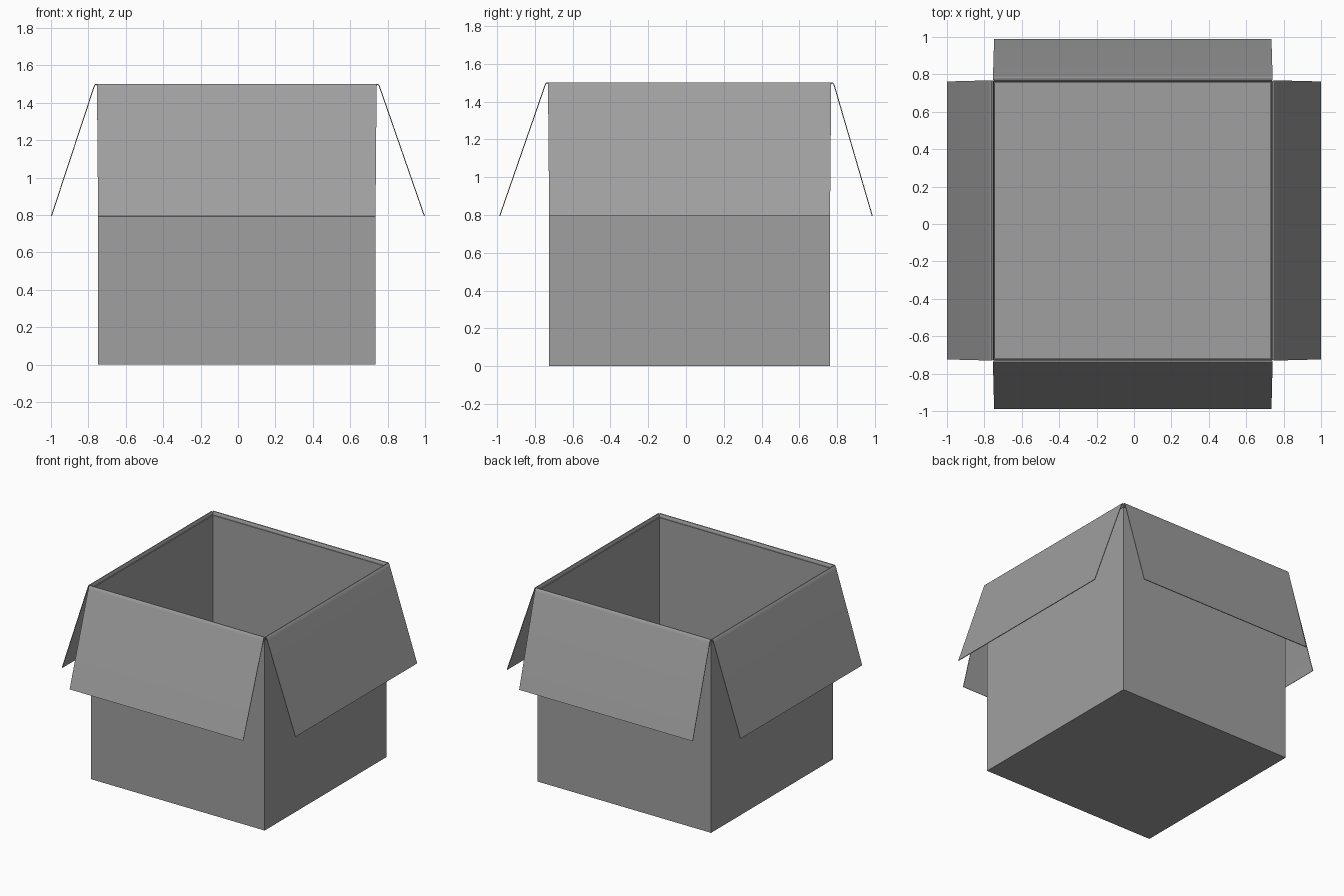
import bpy, bmesh
from mathutils import Vector

cube = bpy.data.objects.get("Cube")
if cube:
    bpy.data.objects.remove(cube, do_unlink=True)

cardboard = bpy.data.materials.new("grey cardboard")
cardboard.use_nodes = True
grey = (0.35, 0.35, 0.35, 1)
cardboard.diffuse_color = grey
cardboard.node_tree.nodes["Principled BSDF"].inputs["Base Color"].default_value = grey

LEFT, RIGHT, FRONT, BACK = 0.735, -0.748, -0.724, 0.762
WALL_TOP = 1.475
SHEET = 0.005


def finish(name, bm):
    """Turn a sheet into a thin board with smooth folds."""
    bmesh.ops.recalc_face_normals(bm, faces=bm.faces)
    mesh = bpy.data.meshes.new(name)
    bm.to_mesh(mesh)
    bm.free()
    mesh.materials.append(cardboard)
    obj = bpy.data.objects.new(name, mesh)
    bpy.context.collection.objects.link(obj)
    board = obj.modifiers.new("board", "SOLIDIFY")
    board.thickness = SHEET
    board.offset = -1
    board.use_even_offset = True
    bpy.ops.object.select_all(action="DESELECT")
    obj.select_set(True)
    bpy.context.view_layer.objects.active = obj
    bpy.ops.object.modifier_apply(modifier=board.name)
    bpy.ops.object.shade_smooth_by_angle(angle=0.7)
    return obj


# Open box: floor and four walls
bm = bmesh.new()
corners = [(RIGHT, FRONT), (LEFT, FRONT), (LEFT, BACK), (RIGHT, BACK)]
floor = bm.faces.new([bm.verts.new((x, y, 0)) for x, y in corners])
rim = [bm.verts.new((x, y, WALL_TOP)) for x, y in corners]
base = list(floor.verts)
for i in range(4):
    j = (i + 1) % 4
    bm.faces.new((base[i], base[j], rim[j], rim[i]))
finish("box_body", bm)


def flap(name, start, end, out, reach):
    """Fold a flap outward over the wall edge running from start to end."""
    start, end, out = Vector(start), Vector(end), Vector(out)
    along = (end - start).normalized()
    # outward distance, height, widening at each end
    profile = [(0, WALL_TOP, 0), (0.001, 1.491, 0.002), (0.006, 1.5, 0.004),
               (0.014, 1.501, 0.005), (0.021, 1.494, 0.006),
               (0.027, 1.478, 0.006), (reach, 0.795, 0)]
    bm = bmesh.new()
    rows = []
    for d, z, w in profile:
        ends = (start - along * w, end + along * w)
        rows.append([bm.verts.new(p + out * d + Vector((0, 0, z))) for p in ends])
    for a, b in zip(rows, rows[1:]):
        bm.faces.new((a[0], a[1], b[1], b[0]))
    finish(name, bm)


# Four folded flaps
flap("front_flap", (RIGHT, FRONT, 0), (LEFT, FRONT, 0), (0, -1, 0), 0.264)
flap("back_flap", (LEFT, BACK, 0), (RIGHT, BACK, 0), (0, 1, 0), 0.226)
flap("left_flap", (LEFT, FRONT, 0), (LEFT, BACK, 0), (1, 0, 0), 0.264)
flap("right_flap", (RIGHT, BACK, 0), (RIGHT, FRONT, 0), (-1, 0, 0), 0.252)
